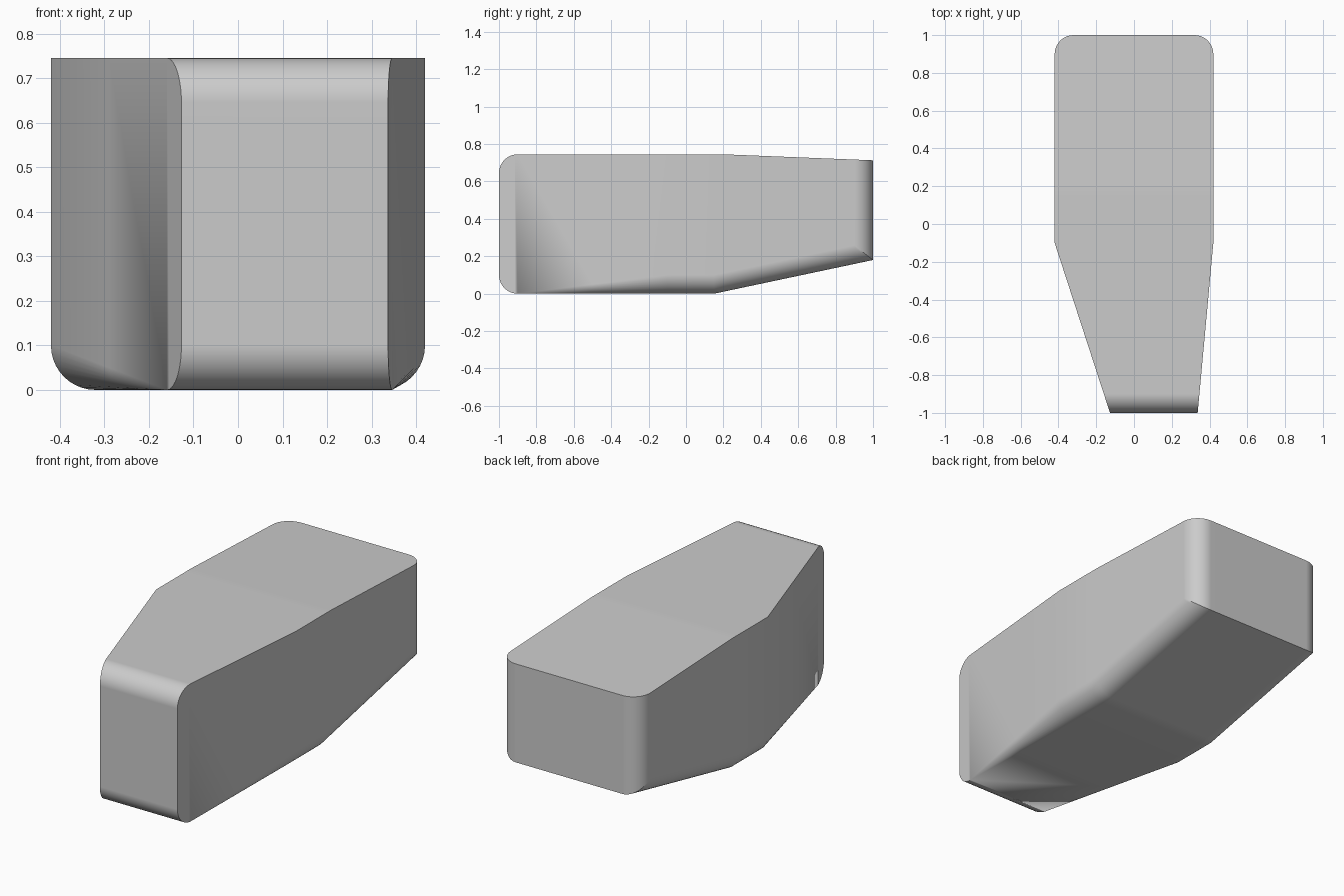
import bpy
import bmesh
from math import sin, cos, pi, radians

cube = bpy.data.objects.get("Cube")
if cube:
    bpy.data.objects.remove(cube, do_unlink=True)

R = 0.1          # rounding radius
HALF = 0.42      # half width of the rear part
HEIGHT = 0.745
STEPS = 10


def lerp(y, y0, y1, a, b):
    t = min(max((y - y0) / (y1 - y0), 0), 1)
    return a + (b - a) * t


def section(bm, y, front=None, back=0.0):
    """Ring of vertices: square top corners, rounded lower corners."""
    left = lerp(y, -1, -R, 0.337, HALF)
    right = lerp(y, -1, -R, -0.127, -HALF)
    bottom = lerp(y, 0.15, 1, 0, 0.18)
    top = lerp(y, 0.2, 1, HEIGHT, 0.713)
    r = lerp(y, -0.9, -R, 0, R)
    if front is not None:                       # rounded nose edges
        bottom += R * (1 - sin(front))
        top -= R * (1 - sin(front))
    inset = r * (1 - cos(back))                 # rounded rear uprights
    pts = [(right + inset, top), (left - inset, top)]
    angles = [back + (pi / 2 - back) * i / STEPS for i in range(STEPS + 1)]
    for a in angles:
        pts.append((left - r + r * cos(a), bottom + r - r * sin(a)))
    for a in reversed(angles):
        pts.append((right + r - r * cos(a), bottom + r - r * sin(a)))
    return [bm.verts.new((x, y, z)) for x, z in pts]


# Loft the sections from nose to rear
bm = bmesh.new()
quarter = [pi / 2 * i / STEPS for i in range(STEPS + 1)]
rings = [section(bm, -0.9 - R * cos(a), front=a) for a in quarter]
rings += [section(bm, y) for y in (-0.5, -R, 0.15, 0.2)]
rings += [section(bm, 0.9 + R * sin(a), back=a) for a in quarter]
for a, b in zip(rings, rings[1:]):
    for i in range(len(a)):
        j = (i + 1) % len(a)
        bm.faces.new((a[i], a[j], b[j], b[i]))
bm.faces.new(rings[0])
bm.faces.new(rings[-1])
bmesh.ops.remove_doubles(bm, verts=bm.verts, dist=1e-5)
bmesh.ops.recalc_face_normals(bm, faces=bm.faces)

mesh = bpy.data.meshes.new("tapered_block")
bm.to_mesh(mesh)
bm.free()
block = bpy.data.objects.new("tapered_block", mesh)
bpy.context.collection.objects.link(block)

# Plain grey material
grey = bpy.data.materials.new("light grey")
grey.use_nodes = True
colour = (0.6, 0.6, 0.6, 1)
grey.diffuse_color = colour
grey.node_tree.nodes["Principled BSDF"].inputs["Base Color"].default_value = colour
mesh.materials.append(grey)

# Smooth roundings, flat panels
bpy.ops.object.select_all(action='DESELECT')
block.select_set(True)
bpy.context.view_layer.objects.active = block
bpy.ops.object.shade_smooth_by_angle(angle=radians(30))
weighted = block.modifiers.new("flat_panels", 'WEIGHTED_NORMAL')
weighted.keep_sharp = True
